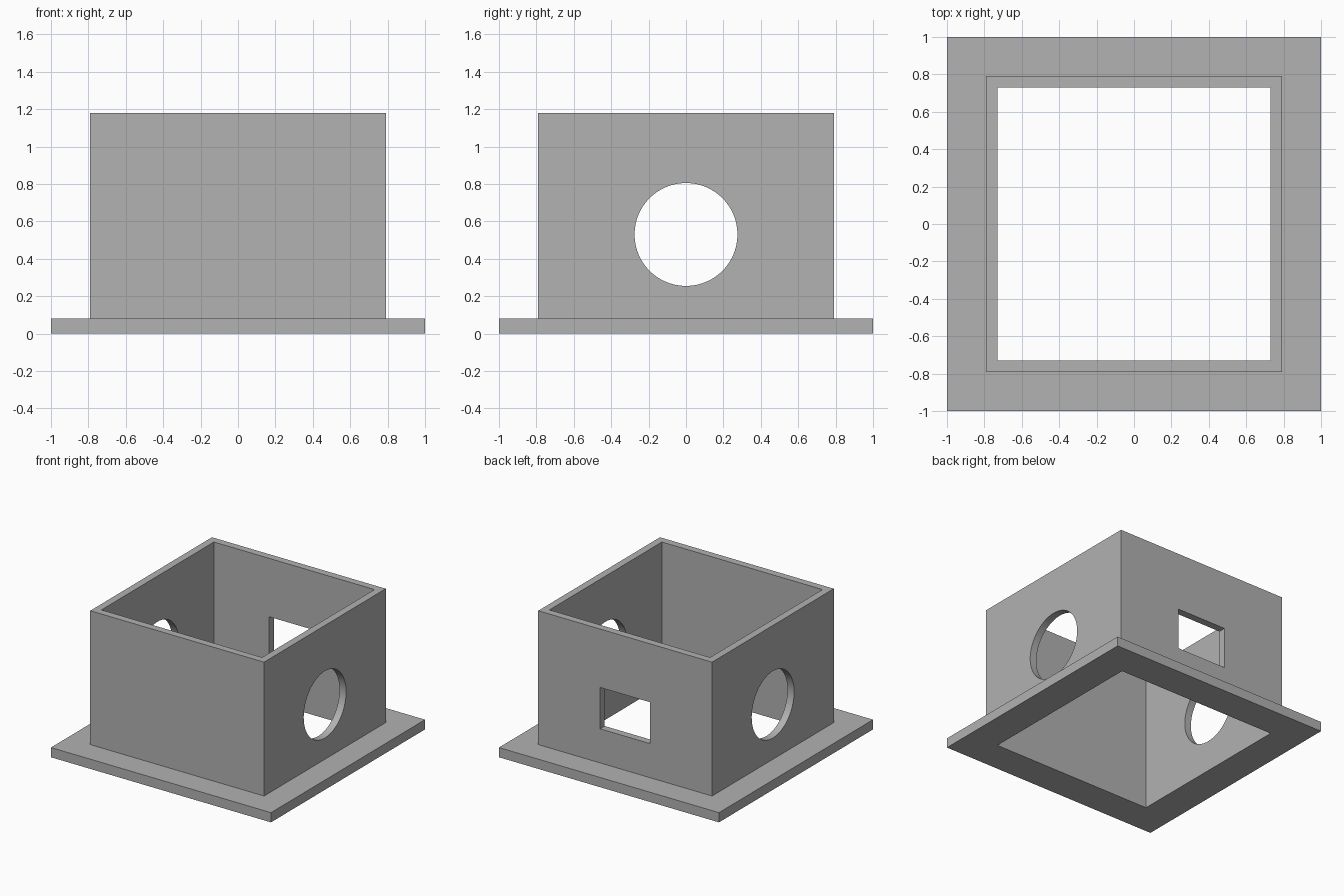
import bpy
import math

HEIGHT = 1.18      # overall height
FLANGE = 0.08      # flange thickness
OUTER = 0.79       # half width outside the walls
INNER = 0.73       # half width inside the walls
HOLE_Z = 0.53      # centre height of all wall openings

default = bpy.data.objects.get("Cube")
if default:
    bpy.data.objects.remove(default, do_unlink=True)

grey = bpy.data.materials.new("plain_grey")
grey.use_nodes = True
colour = (0.445, 0.445, 0.445, 1)
grey.diffuse_color = colour
grey.node_tree.nodes["Principled BSDF"].inputs["Base Color"].default_value = colour


def box(name, size, centre):
    bpy.ops.mesh.primitive_cube_add(size=1, location=centre)
    ob = bpy.context.object
    ob.name = name
    ob.scale = size
    bpy.ops.object.transform_apply(location=True, rotation=False, scale=True)
    ob.data.materials.append(grey)
    return ob


def combine(target, tool, operation):
    """Apply a boolean to the target and discard the tool."""
    mod = target.modifiers.new(operation.title(), "BOOLEAN")
    mod.operation = operation
    mod.solver = "EXACT"
    mod.object = tool
    bpy.ops.object.select_all(action="DESELECT")
    target.select_set(True)
    bpy.context.view_layer.objects.active = target
    bpy.ops.object.modifier_apply(modifier=mod.name)
    bpy.data.objects.remove(tool, do_unlink=True)


# Square flange with the wall block standing on it
housing = box("flanged_housing", (2, 2, FLANGE), (0, 0, FLANGE / 2))
block = box("wall_block", (2 * OUTER, 2 * OUTER, HEIGHT - FLANGE / 2),
            (0, 0, (HEIGHT + FLANGE / 2) / 2))
combine(housing, block, "UNION")

# Cavity open at top and bottom
cavity = box("cavity_cutter", (2 * INNER, 2 * INNER, 3), (0, 0, HEIGHT / 2))
combine(housing, cavity, "DIFFERENCE")

# Round openings through both side walls
bpy.ops.mesh.primitive_cylinder_add(vertices=96, radius=0.275, depth=3,
                                    location=(0, 0, HOLE_Z),
                                    rotation=(0, math.pi / 2, 0))
bore = bpy.context.object
bore.name = "bore_cutter"
bore.data.materials.append(grey)
combine(housing, bore, "DIFFERENCE")

# Rectangular window in the back wall only
window = box("window_cutter", (0.455, 0.4, 0.34), (0, OUTER, HOLE_Z))
combine(housing, window, "DIFFERENCE")

# Smooth bores, crisp edges, one material slot
housing.data.materials.clear()
housing.data.materials.append(grey)
for face in housing.data.polygons:
    face.material_index = 0
bpy.ops.object.select_all(action="DESELECT")
housing.select_set(True)
bpy.context.view_layer.objects.active = housing
bpy.ops.object.shade_smooth_by_angle(angle=math.radians(30))
